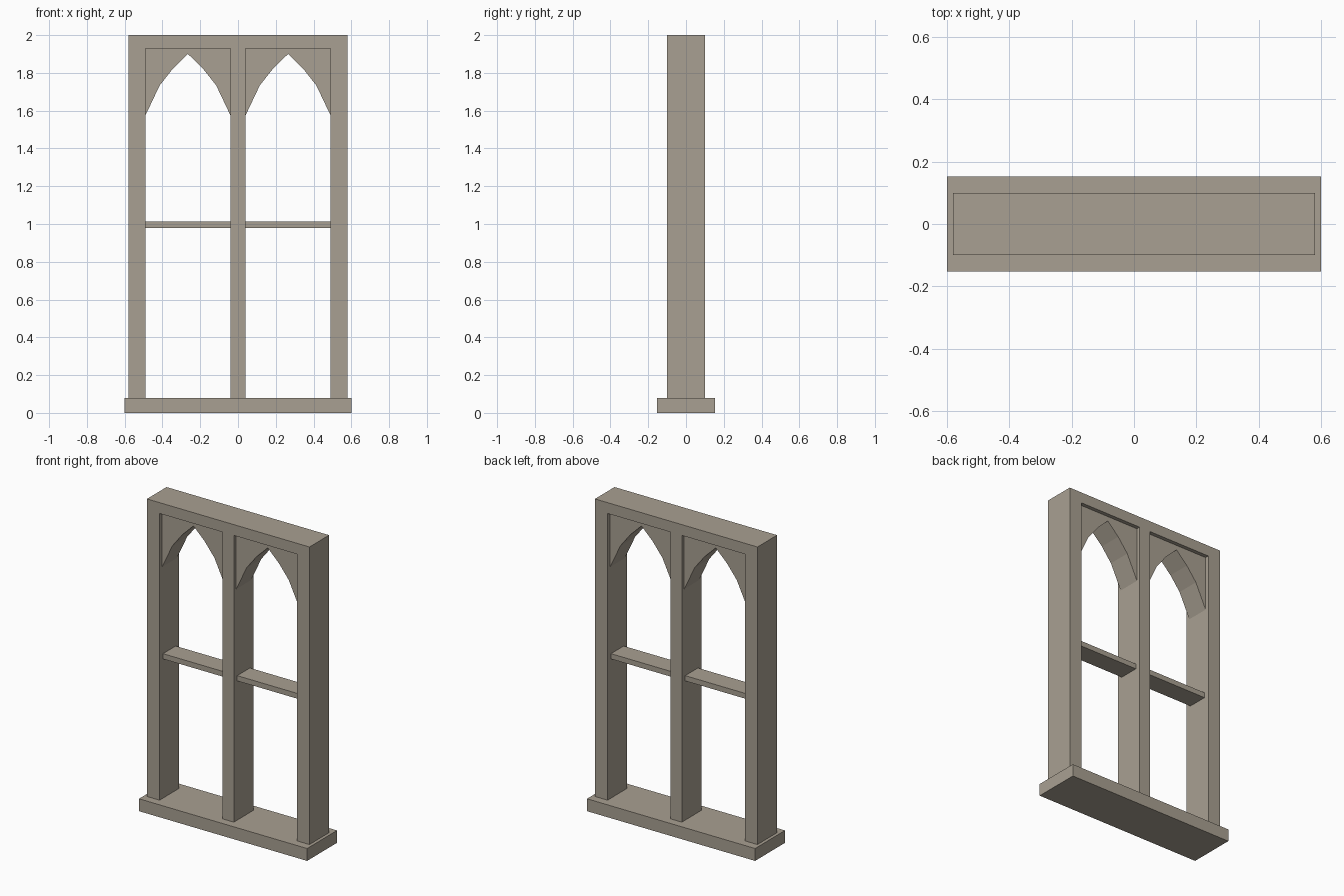
import bpy
import bmesh

cube = bpy.data.objects.get("Cube")
if cube:
    bpy.data.objects.remove(cube, do_unlink=True)

# Single stone colour
stone = bpy.data.materials.new("warm_grey_stone")
stone.use_nodes = True
colour = (0.397, 0.352, 0.287, 1)
stone.diffuse_color = colour
stone.node_tree.nodes["Principled BSDF"].inputs["Base Color"].default_value = colour


def slab(name, outline, depth):
    """Extrude an (x, z) outline symmetrically about y = 0."""
    bm = bmesh.new()
    face = bm.faces.new([bm.verts.new((x, -depth / 2, z)) for x, z in outline])
    moved = bmesh.ops.extrude_face_region(bm, geom=[face])["geom"]
    bmesh.ops.translate(bm, vec=(0, depth, 0),
                        verts=[v for v in moved if isinstance(v, bmesh.types.BMVert)])
    bmesh.ops.recalc_face_normals(bm, faces=bm.faces)
    mesh = bpy.data.meshes.new(name)
    bm.to_mesh(mesh)
    bm.free()
    mesh.materials.append(stone)
    obj = bpy.data.objects.new(name, mesh)
    bpy.context.collection.objects.link(obj)
    return obj


def box(name, x0, x1, z0, z1, depth):
    return slab(name, [(x0, z0), (x1, z0), (x1, z1), (x0, z1)], depth)


SILL_TOP, HEAD_BOTTOM = 0.08, 1.93
OUTER, INNER, MULLION = 0.58, 0.49, 0.04
FRAME_DEPTH = 0.2

# Sill, head and central mullion
box("sill", -0.6, 0.6, 0, SILL_TOP, 0.305)
box("head", -OUTER, OUTER, HEAD_BOTTOM, 2.0, FRAME_DEPTH)
box("mullion", -MULLION, MULLION, SILL_TOP, HEAD_BOTTOM, FRAME_DEPTH)

# Half of the pointed arch: offset from the light's centre, height
half_arch = [(0.225, 1.575), (0.15, 1.733), (0.08, 1.822), (0, 1.90)]

for side, s in (("right", -1), ("left", 1)):
    # Jamb and crossbar
    box(side + "_jamb", s * INNER, s * OUTER, SILL_TOP, HEAD_BOTTOM, FRAME_DEPTH)
    box(side + "_crossbar", s * MULLION, s * INNER, 0.978, 1.012, 0.13)

    # Recessed arch panel
    centre = s * (INNER + MULLION) / 2
    arch = [(centre - d, z) for d, z in half_arch]
    arch += [(centre + d, z) for d, z in reversed(half_arch[:-1])]
    corners = [(centre + 0.225, HEAD_BOTTOM), (centre - 0.225, HEAD_BOTTOM)]
    slab(side + "_arch", arch + corners, 0.15)
